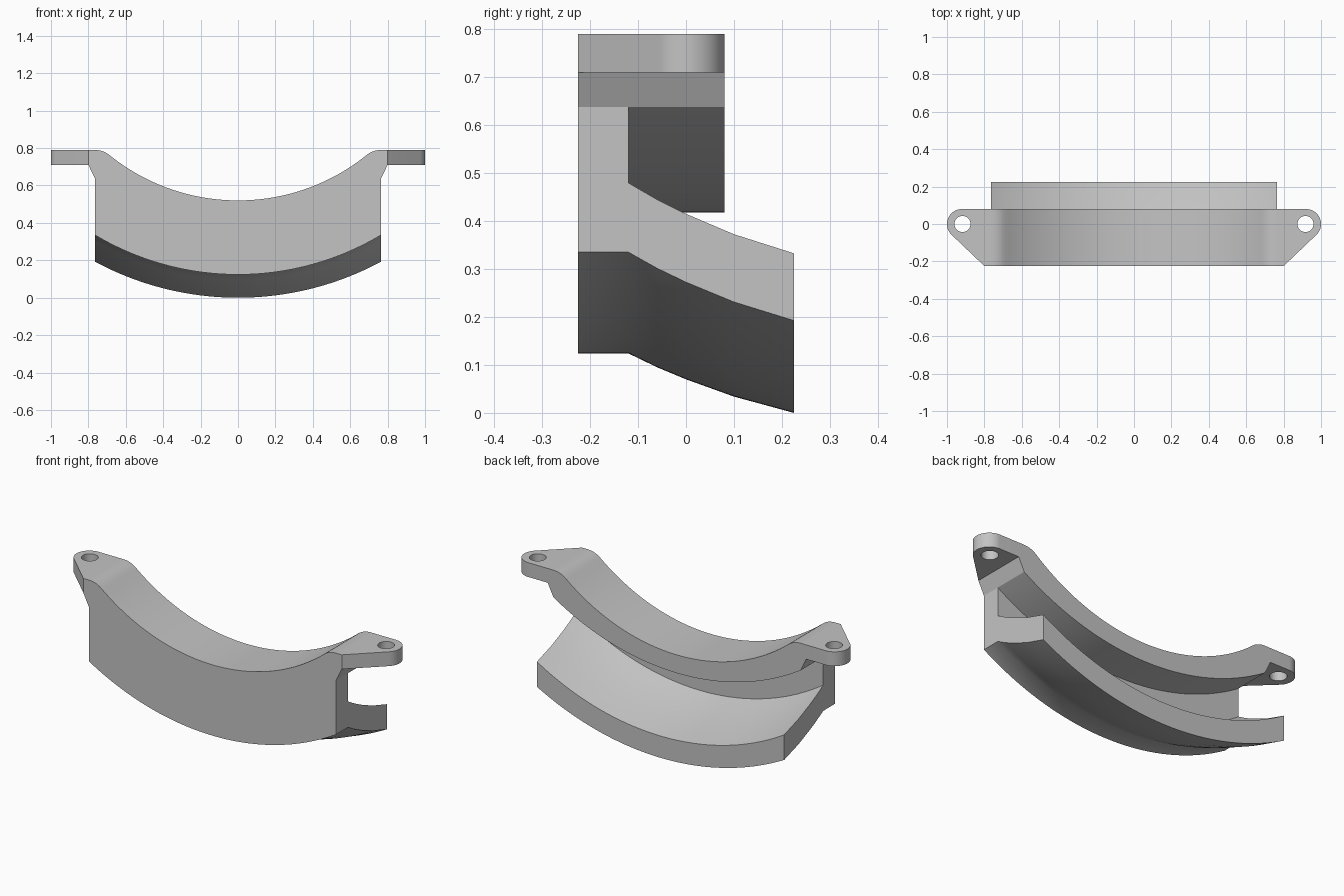
import bpy, bmesh
from math import sqrt, sin, cos, pi, atan2, acos, hypot

if "Cube" in bpy.data.objects:
    bpy.data.objects.remove(bpy.data.objects["Cube"], do_unlink=True)

grey = bpy.data.materials.new("plain_grey")
grey.use_nodes = True
grey.diffuse_color = (0.55, 0.55, 0.55, 1)
grey.node_tree.nodes["Principled BSDF"].inputs["Base Color"].default_value = grey.diffuse_color

HALF = 0.765                               # half width of the curved body
FRONT, WALL, RIM, BACK = -0.225, -0.12, 0.08, 0.225
TOP, EAR_BASE, CHAMFER = 0.79, 0.71, 0.638
AXIS = 1.615                               # height of the shared arc axis
STEPS = 96


def arc(x, radius, axis=AXIS):
    return axis - sqrt(radius ** 2 - x ** 2)


def top_height(x, radius=1.095, fillet=0.12):
    """Concave saddle that rolls over into the flat ears."""
    x = abs(x)
    cz = TOP - fillet
    cx = sqrt((radius + fillet) ** 2 - (AXIS - cz) ** 2)
    if x < cx * radius / (radius + fillet):
        return arc(x, radius)
    return cz + sqrt(max(fillet ** 2 - (x - cx) ** 2, 0)) if x < cx else TOP


def section(x):
    """C-shaped section: rim, front wall and flared lower flange."""
    under = arc(x, 1.44, 0.418 + 1.44)
    flare = [(WALL, 1.369), (-0.06, 1.398), (0, 1.423), (0.1, 1.459), (BACK, 1.493)]
    pts = [(FRONT, top_height(x)), (RIM, top_height(x)), (RIM, under), (WALL, under)]
    pts += [(y, arc(x, r)) for y, r in flare]
    pts += [(y, arc(x, r + 0.122)) for y, r in reversed(flare)]
    pts.append((FRONT, arc(x, flare[0][1] + 0.122)))
    return [(x, y, z) for y, z in pts]


def finish(name, bm):
    bmesh.ops.recalc_face_normals(bm, faces=bm.faces)
    mesh = bpy.data.meshes.new(name)
    bm.to_mesh(mesh)
    bm.free()
    mesh.materials.append(grey)
    obj = bpy.data.objects.new(name, mesh)
    bpy.context.collection.objects.link(obj)
    bpy.ops.object.select_all(action='DESELECT')
    obj.select_set(True)
    bpy.context.view_layer.objects.active = obj
    bpy.ops.object.shade_smooth_by_angle(angle=pi / 6)
    return obj


# Curved body: the section lofted from side to side
bm = bmesh.new()
rings = [[bm.verts.new(p) for p in section(HALF * (2 * i / STEPS - 1))]
         for i in range(STEPS + 1)]
for a, b in zip(rings, rings[1:]):
    for k in range(len(a)):
        n = (k + 1) % len(a)
        bm.faces.new((a[k], a[n], b[n], b[k]))
bm.faces.new(rings[0])
bm.faces.new(rings[-1])
finish("curved_body", bm)


def ear(name, side):
    """Mounting ear with a bolt hole and a chamfer block below it."""
    bm = bmesh.new()
    corner, radius = 0.8, 0.08
    cx = 1 - radius
    dx, dy = corner - cx, FRONT
    end = atan2(dy, dx) + acos(radius / hypot(dx, dy))
    outline = [(HALF, RIM)]
    for i in range(25):
        t = pi / 2 + (end - pi / 2) * i / 24
        outline.append((cx + radius * cos(t), radius * sin(t)))
    outline += [(corner, FRONT), (HALF, FRONT)]
    hole = [(cx - 0.003 + 0.043 * cos(2 * pi * i / 32), 0.043 * sin(2 * pi * i / 32))
            for i in range(32)]
    edges = []
    for loop in (outline, hole):
        vs = [bm.verts.new((side * x, y, EAR_BASE)) for x, y in loop]
        edges += [bm.edges.new((vs[i - 1], vs[i])) for i in range(len(vs))]
    bmesh.ops.triangle_fill(bm, edges=edges, use_beauty=True, normal=(0, 0, 1))
    out = bmesh.ops.extrude_face_region(bm, geom=bm.faces[:])
    bmesh.ops.translate(bm, vec=(0, 0, TOP - EAR_BASE),
                        verts=[v for v in out["geom"] if isinstance(v, bmesh.types.BMVert)])
    # chamfer block
    profile = [(HALF, CHAMFER), (corner, EAR_BASE), (HALF, EAR_BASE)]
    a, b = ([bm.verts.new((side * x, y, z)) for x, z in profile] for y in (FRONT, RIM))
    bm.faces.new(a)
    bm.faces.new(b)
    for i in range(3):
        bm.faces.new((a[i - 1], a[i], b[i], b[i - 1]))
    finish(name, bm)


ear("left_ear", 1)
ear("right_ear", -1)
